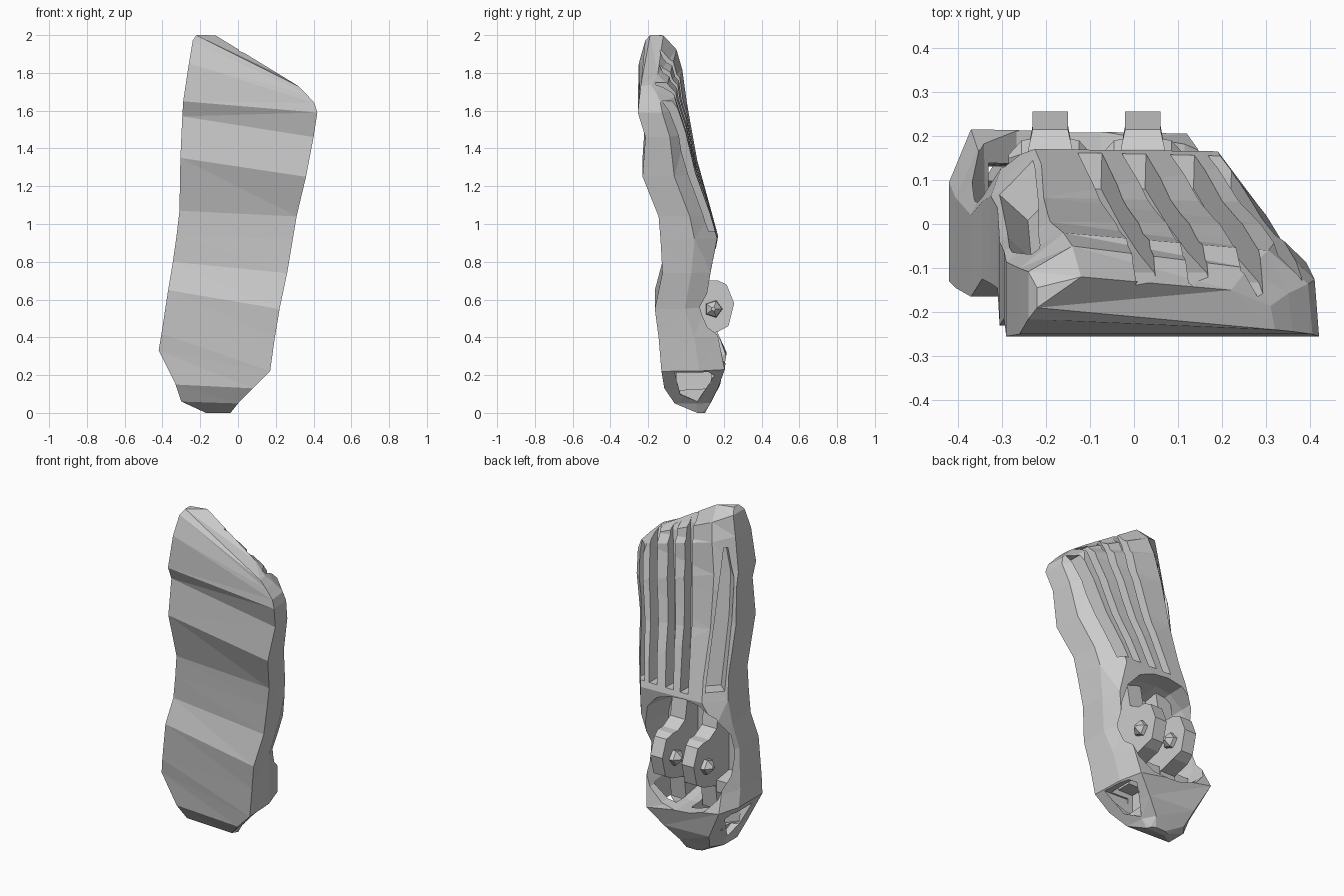
import bpy, bmesh, math
from mathutils import Vector

if "Cube" in bpy.data.objects:
    bpy.data.objects.remove(bpy.data.objects["Cube"])


def make(name, verts, faces, tri=False):
    bm = bmesh.new()
    vs = [bm.verts.new(v) for v in verts]
    for f in faces:
        bm.faces.new([vs[i] for i in f])
    bmesh.ops.recalc_face_normals(bm, faces=bm.faces)
    if tri:
        bmesh.ops.triangulate(bm, faces=bm.faces)
    me = bpy.data.meshes.new(name)
    bm.to_mesh(me)
    bm.free()
    ob = bpy.data.objects.new(name, me)
    bpy.context.collection.objects.link(ob)
    return ob


def loft(name, rings, tri=False):
    """Skin equal-length closed rings and cap both ends."""
    n = len(rings[0])
    faces = [list(range(n)), list(range((len(rings) - 1) * n, len(rings) * n))]
    for r in range(len(rings) - 1):
        for i in range(n):
            j = (i + 1) % n
            faces.append([r*n + i, r*n + j, (r+1)*n + j, (r+1)*n + i])
    return make(name, [p for r in rings for p in r], faces, tri)


def cut(body, cutter):
    cutter.hide_render = True
    m = body.modifiers.new("cut", 'BOOLEAN')
    m.object, m.operation, m.solver = cutter, 'DIFFERENCE', 'EXACT'
    dg = bpy.context.evaluated_depsgraph_get()
    dg.update()
    me = bpy.data.meshes.new_from_object(body.evaluated_get(dg))
    body.modifiers.remove(m)
    body.data = me
    bpy.data.objects.remove(cutter)


def groove(path, across, out, depth):
    """Cutter strip along a surface path of (x, y, z, half width)."""
    a, o = Vector(across).normalized(), Vector(out).normalized()
    rings = []
    for x, y, z, w in path:
        p = Vector((x, y, z))
        rings.append([p - a*w - o*depth, p + a*w - o*depth,
                      p + a*w*1.2 + o*.12, p - a*w*1.2 + o*.12])
    return loft("groove_cutter", rings, True)


# Shell: left z, right z, left x, right x, front y, back-left y, back-right y
sections = [
    (2.06, 1.73, -.22, .32, -.19, -.12, -.15),
    (1.97, 1.69, -.24, .36, -.216, -.05, -.10),
    (1.85, 1.64, -.26, .405, -.25, -.02, -.06),
    (1.65, 1.59, -.29, .42, -.255, .005, -.04),
    (1.57, 1.46, -.295, .40, -.215, .02, .00),
    (1.35, 1.25, -.305, .36, -.23, .06, .05),
    (1.07, 1.04, -.31, .31, -.145, .135, .13),
    (.94, .92, -.325, .29, -.135, .17, .165),
    (.80, .74, -.345, .26, -.125, .145, .13),
    (.65, .55, -.37, .22, -.165, .12, .10),
    (.42, .40, -.405, .195, -.145, .17, .17),
    (.33, .22, -.42, .17, -.13, .215, .205),
    (.15, .13, -.33, .08, -.115, .18, .17),
    (.06, .05, -.30, .00, -.06, .13, .13),
    (.00, .00, -.17, -.04, .06, .10, .10),
]
rings = []
for zl, zr, xl, xr, yf, ybl, ybr in sections:
    c = min(.10 if zl > .9 else .05, (xr - xl) * .25)
    yfr = yf - (.05 if zl > 2 else .028 if zl > 1.9 else 0)
    pts = [(xl, yf), (xr, yfr), (xr - .01, yfr + .6*(ybr - yfr)),
           (xr - c, ybr), (xl + c, ybl), (xl, yf + .65*(ybl - yf))]
    rings.append([(x, y, min(2, zl + (zr - zl)*(x - xl)/(xr - xl)))
                  for x, y in pts])
shell = loft("shell", rings, True)


# Rounded opening filling the lower back, leaning with the shell
def rounded(t):
    c, s = math.cos(t), math.sin(t)
    k = (abs(c)**2.6 + abs(s)**2.6) ** (-1/2.6)
    return c*k, s*k


N = 18
oval = []
for y, s in ((-.07, .93), (.06, 1.0), (.4, 1.03)):
    ring = []
    for i in range(N):
        u, v = rounded(math.tau*i/N)
        ring.append((-.09 + .10*v*.33 + s*.272*u, y, .595 - .025*u + s*.325*v))
    oval.append(ring)
cut(shell, loft("oval_cutter", oval, True))

# Pockets in the toe, opening through its left and right sides
for spans in (((-.33, .17), (-.2, .12), (-.13, .12)), ((-.03, .12), (.02, .12), (.12, .17))):
    toe = [[(x, -.05, z0), (x, .13, z0 + .01), (x, .14, .4), (x, -.05, .4)]
           for x, z0 in spans]
    cut(shell, loft("toe_cutter", toe))
for ends in (((-.5, .24), (-.28, .20)), ((.0, .15), (.3, .14))):
    side = [[(x, -.06, z + .07), (x, -.03, z - .05), (x, .06, z - .09),
             (x, .15, z + .05), (x, .12, z + .07)] for x, z in ends]
    cut(shell, loft("side_hole_cutter", side))

# Four long back grooves, each topping out lower toward the right
for xb, xt, zt in ((-.10, .03, 1.92), (.0, .15, 1.84), (.11, .27, 1.75), (.195, .355, 1.65)):
    path = []
    for k, y in ((0, .14), (.35, .055), (.65, -.005), (.93, -.05), (1, -.08)):
        lean = -.025 * k if xb > .1 else 0
        path.append((xb + (xt - xb)*k, y + lean, .96 + (zt - .96)*k, .025))
    cut(shell, groove(path, (1, 0, 0), (0, 1, 0), .06))

# Tapering slot on the back-left edge
slot = [(-.262, .10, .99, .05), (-.258, .01, 1.38, .045),
        (-.245, -.04, 1.62, .036), (-.225, -.06, 1.79, .01)]
cut(shell, groove(slot, (1, 1, 0), (-1, 1, 0), .08))

# Two straps with outward loops inside the opening, and their pins
profile = [(-.08, .91), (.02, .91), (.05, .74), (.12, .70), (.17, .70), (.215, .68),
           (.255, .58), (.225, .46), (.17, .43), (.06, .40), (.04, .25),
           (-.06, .25)]
for tag, x in (("left", -.19), ("right", .02)):
    loft(tag + "_strap", [[(x + d*.8 if y > .2 else x + d, y, z)
                           for y, z in profile] for d in (-.05, .05)])
    pin = []
    for d, r in ((-.095, .012), (-.065, .045), (-.03, .05), (.03, .05), (.065, .045), (.095, .012)):
        pin.append([(x + d, .145 + r*math.cos(math.tau*i/5),
                     .55 + r*math.sin(math.tau*i/5)) for i in range(5)])
    loft(tag + "_pin", pin)

# Low ledge joining the straps
loft("cross_bar", [[(x, -.08, .36), (x, .05, .36), (x, .05, .43), (x, -.08, .45)]
                   for x in (-.35, .17)])
